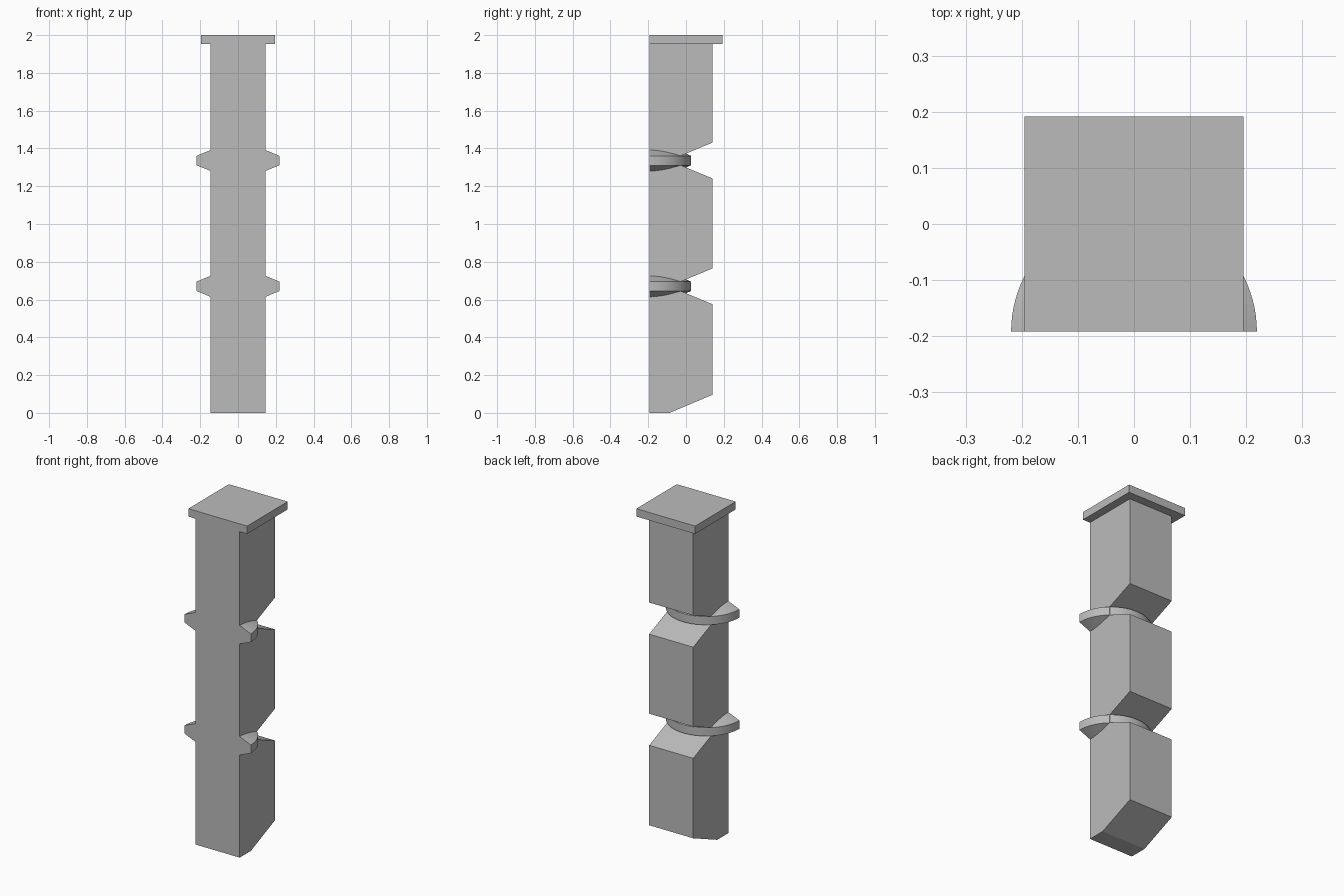
import bpy
import bmesh
import math
from mathutils import Vector

cube = bpy.data.objects.get("Cube")
if cube:
    bpy.data.objects.remove(cube, do_unlink=True)

grey = bpy.data.materials.new("plain_grey")
grey.use_nodes = True
colour = (0.5, 0.5, 0.5, 1)
grey.diffuse_color = colour
grey.node_tree.nodes["Principled BSDF"].inputs["Base Color"].default_value = colour

FRONT, BACK, HALF_WIDTH = -0.192, 0.14, 0.146
COLLAR_RADIUS = 0.219
COLLAR_HEIGHTS = {"lower": 0.67, "upper": 1.336}
RIM, SLOPE = 0.025, 0.415          # half height of the collar rim, slope of cones and notches
CAP_BOTTOM, TOP = 1.953, 2.0


def finish(name, bm):
    bmesh.ops.recalc_face_normals(bm, faces=bm.faces)
    mesh = bpy.data.meshes.new(name)
    bm.to_mesh(mesh)
    bm.free()
    mesh.materials.append(grey)
    obj = bpy.data.objects.new(name, mesh)
    bpy.context.collection.objects.link(obj)
    return obj


def extrude_profile(name, points, half_width):
    """Extrude a (y, z) outline across x."""
    bm = bmesh.new()
    face = bm.faces.new([bm.verts.new((-half_width, y, z)) for y, z in points])
    moved = bmesh.ops.extrude_face_region(bm, geom=[face])["geom"]
    verts = [v for v in moved if isinstance(v, bmesh.types.BMVert)]
    bmesh.ops.translate(bm, verts=verts, vec=(2 * half_width, 0, 0))
    return finish(name, bm)


def half_collar(name, z):
    """Half ring with a flat rim and conical top and underside."""
    inner = RIM + SLOPE * (COLLAR_RADIUS - HALF_WIDTH)
    section = [(HALF_WIDTH, -inner), (COLLAR_RADIUS, -RIM),
               (COLLAR_RADIUS, RIM), (HALF_WIDTH, inner)]
    bm = bmesh.new()
    start = bm.faces.new([bm.verts.new((r, FRONT, z + h)) for r, h in section])
    bmesh.ops.spin(bm, geom=[start], cent=Vector((0, FRONT, z)), axis=(0, 0, 1),
                   angle=math.pi, steps=48)
    obj = finish(name, bm)
    bpy.ops.object.select_all(action="DESELECT")
    obj.select_set(True)
    bpy.context.view_layer.objects.active = obj
    bpy.ops.object.shade_smooth_by_angle(angle=math.radians(20))


# Post with a sloped foot and a notch behind each collar
notch_y = -0.028
notch_open = RIM + SLOPE * (BACK - notch_y)
outline = [(FRONT, 0), (-0.087, 0), (BACK, 0.096)]
for z in COLLAR_HEIGHTS.values():
    outline += [(BACK, z - notch_open), (notch_y, z - RIM),
                (notch_y, z + RIM), (BACK, z + notch_open)]
outline += [(BACK, CAP_BOTTOM), (FRONT, CAP_BOTTOM)]
extrude_profile("post", outline, HALF_WIDTH)

# Collars
for label, z in COLLAR_HEIGHTS.items():
    half_collar(label + "_collar", z)

# Cap plate
extrude_profile("cap_plate", [(FRONT, CAP_BOTTOM), (-FRONT, CAP_BOTTOM),
                              (-FRONT, TOP), (FRONT, TOP)], 0.195)
